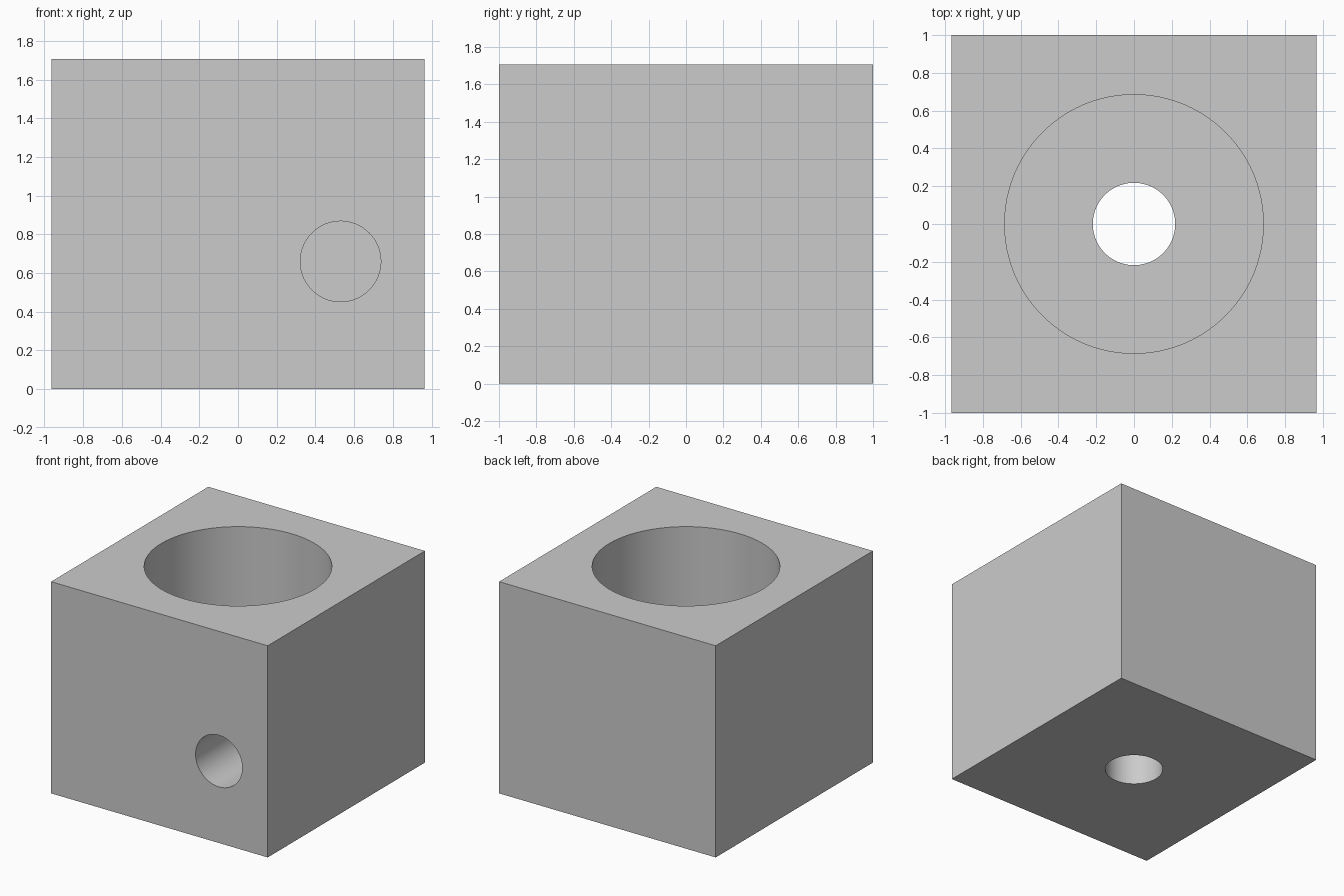
import bpy
from math import pi

cube = bpy.data.objects.get("Cube")
if cube:
    bpy.data.objects.remove(cube, do_unlink=True)

WIDTH, DEPTH, HEIGHT = 1.93, 2.0, 1.705
BORE_FLOOR = 0.97

grey = bpy.data.materials.new("plain grey")
grey.use_nodes = True
colour = (0.6, 0.6, 0.6, 1)
grey.diffuse_color = colour
grey.node_tree.nodes["Principled BSDF"].inputs["Base Color"].default_value = colour

# Solid block
bpy.ops.mesh.primitive_cube_add(size=1, location=(0, 0, HEIGHT / 2))
block = bpy.context.object
block.name = "bored_block"
block.scale = (WIDTH, DEPTH, HEIGHT)
bpy.ops.object.transform_apply(location=False, rotation=False, scale=True)
block.data.materials.append(grey)


def drill(name, radius, length, centre, rotation=(0, 0, 0)):
    """Cut a round hole into the block, then discard the cutter."""
    bpy.ops.mesh.primitive_cylinder_add(
        vertices=96, radius=radius, depth=length, location=centre, rotation=rotation)
    cutter = bpy.context.object
    cutter.name = name
    cutter.hide_render = True
    cutter.data.materials.append(grey)
    cut = block.modifiers.new(name, "BOOLEAN")
    cut.operation = "DIFFERENCE"
    cut.solver = "EXACT"
    cut.object = cutter
    bpy.ops.object.select_all(action="DESELECT")
    block.select_set(True)
    bpy.context.view_layer.objects.active = block
    bpy.ops.object.modifier_apply(modifier=cut.name)
    bpy.data.objects.remove(cutter, do_unlink=True)


# Wide bore from the top, narrow hole through its floor
drill("wide_bore", 0.685, 2, (0, 0, BORE_FLOOR + 1))
drill("floor_hole", 0.218, 3, (0, 0, HEIGHT / 2))
# Blind hole in the front, below the wide bore
drill("front_hole", 0.208, 2, (0.53, -1, 0.66), (pi / 2, 0, 0))

# Smooth walls with sharp rims
bpy.ops.object.shade_smooth_by_angle(angle=pi / 6)
